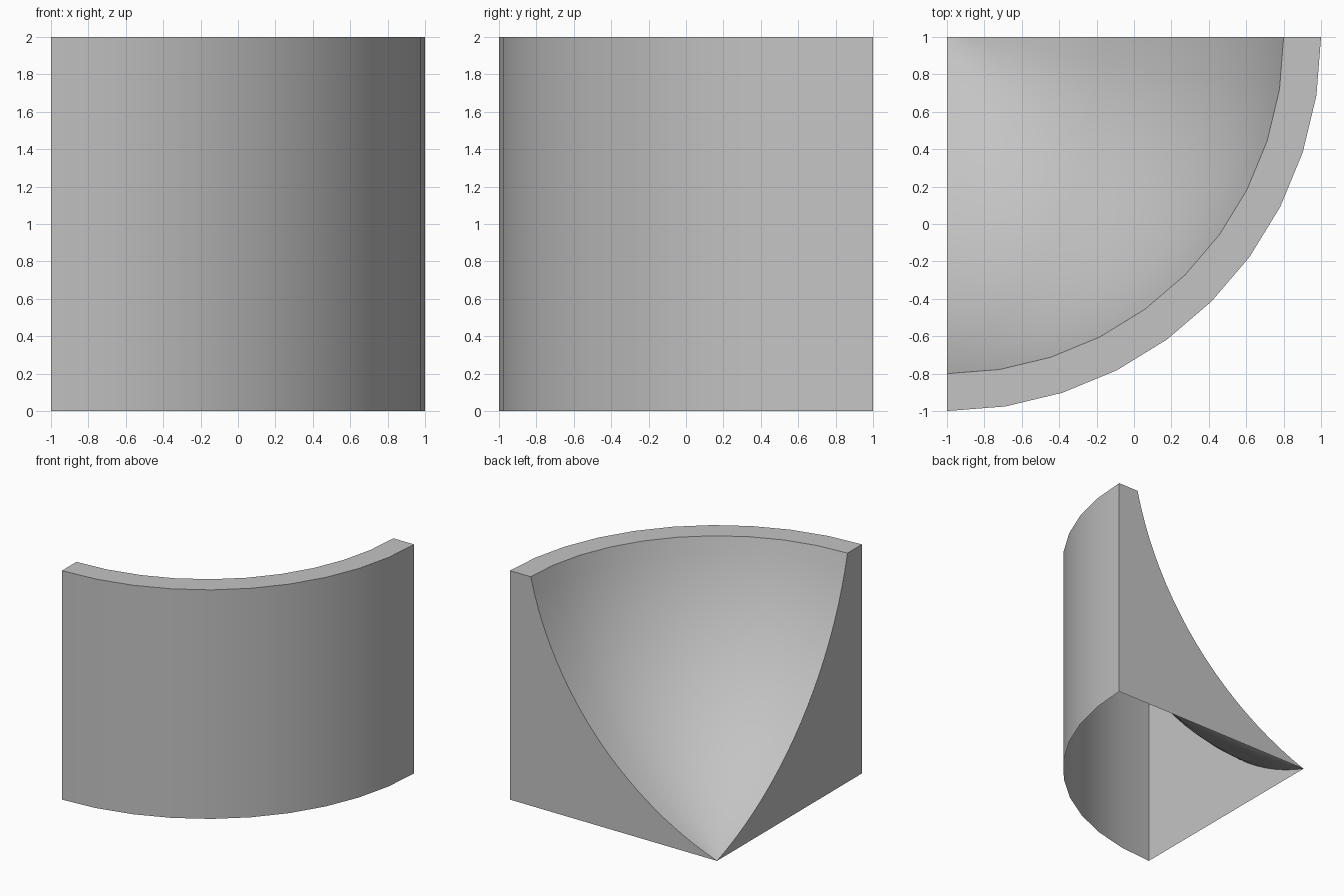
import bpy, bmesh, math

cube = bpy.data.objects.get("Cube")
if cube:
    bpy.data.objects.remove(cube, do_unlink=True)

SEGMENTS = 10       # facets around the quarter turn
RINGS = 20          # steps along the hollow
OUTER, INNER, HEIGHT = 2.0, 1.8, 2.0
TIP_ANGLE = math.radians(19)

# Plain grey material
grey = bpy.data.materials.new("plain_grey")
grey.use_nodes = True
colour = (0.55, 0.55, 0.55, 1)
grey.diffuse_color = colour
grey.node_tree.nodes["Principled BSDF"].inputs["Base Color"].default_value = colour

# Half section: circular arc from the tip to the rim, then rim and outer wall
chord = math.hypot(INNER, HEIGHT)
end_angle = 2 * math.atan2(HEIGHT, INNER) - TIP_ANGLE
radius = chord / (2 * math.sin((end_angle - TIP_ANGLE) / 2))
profile = []
for i in range(1, RINGS + 1):
    a = TIP_ANGLE + (end_angle - TIP_ANGLE) * i / RINGS
    profile.append((radius * (math.sin(a) - math.sin(TIP_ANGLE)),
                    radius * (math.cos(TIP_ANGLE) - math.cos(a))))
profile += [(OUTER, HEIGHT), (OUTER, 0)]

# Revolve the section a quarter turn around the back corner
bm = bmesh.new()
tip = bm.verts.new((-1, 1, 0))
columns = []
for k in range(SEGMENTS + 1):
    t = math.pi / 2 * (k / SEGMENTS - 1)
    columns.append([bm.verts.new((-1 + r * math.cos(t), 1 + r * math.sin(t), z))
                    for r, z in profile])
for left, right in zip(columns, columns[1:]):
    bm.faces.new((tip, left[0], right[0]))
    for i in range(len(profile) - 1):
        bm.faces.new((left[i], left[i + 1], right[i + 1], right[i]))

# Flat side walls; the underside stays open
bm.faces.new([tip] + columns[-1])
bm.faces.new(list(reversed([tip] + columns[0])))

mesh = bpy.data.meshes.new("hollowed_corner_block")
bm.to_mesh(mesh)
bm.free()
mesh.materials.append(grey)
block = bpy.data.objects.new("hollowed_corner_block", mesh)
bpy.context.collection.objects.link(block)

# Smooth curved surfaces, crisp borders
bpy.ops.object.select_all(action='DESELECT')
block.select_set(True)
bpy.context.view_layer.objects.active = block
bpy.ops.object.shade_smooth_by_angle(angle=math.radians(30))
